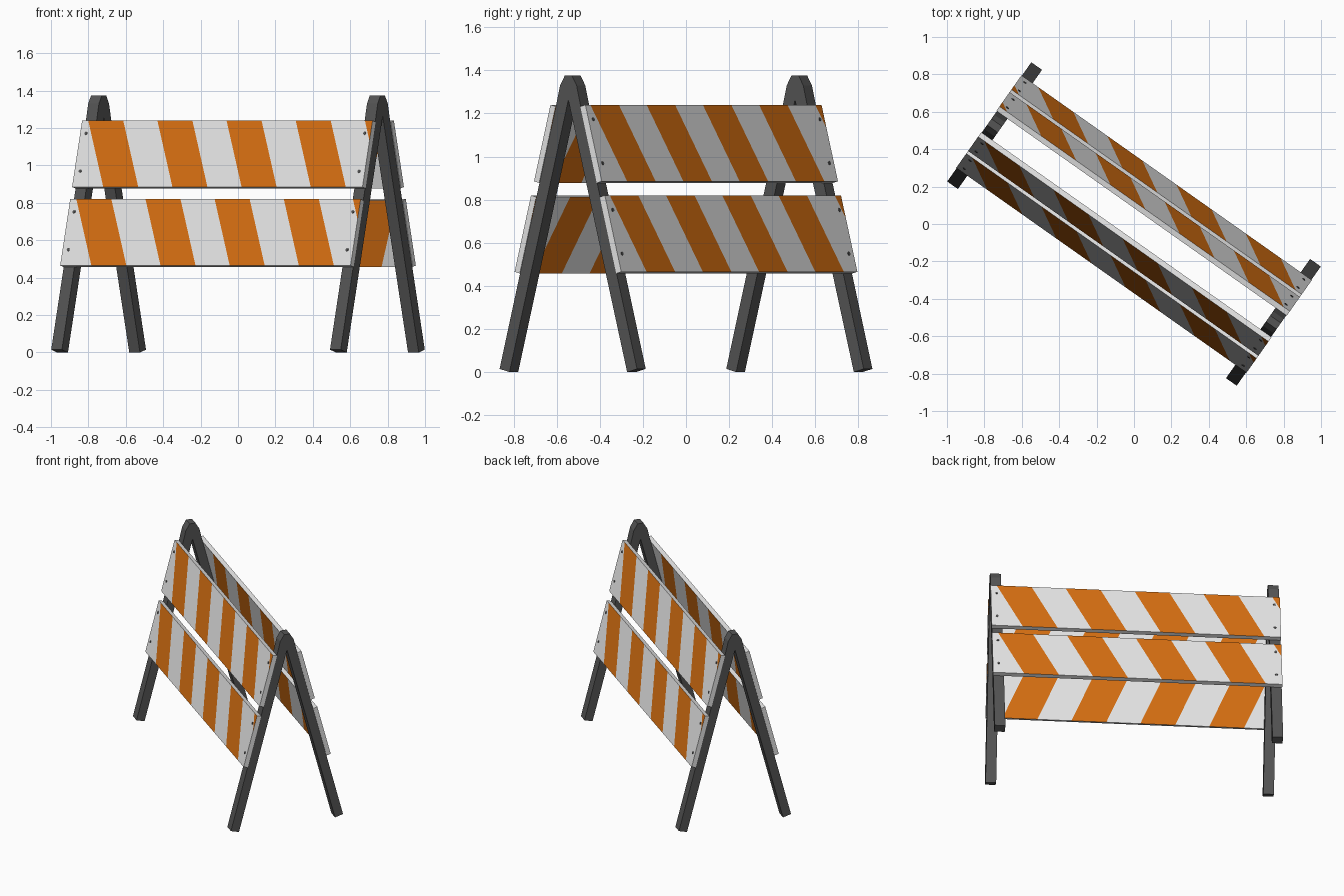
import bpy, bmesh, math
from mathutils import Matrix, Vector

if "Cube" in bpy.data.objects:
    bpy.data.objects.remove(bpy.data.objects["Cube"])

YAW = Matrix.Rotation(math.radians(-35.2), 4, 'Z')   # whole barricade is turned
SLOPE = 0.263                                        # outward lean of legs, dv/dz
TH = math.atan(SLOPE)
HALF = 0.95                                          # half board length
BOARD_H, BOARD_T = 0.367, 0.03
SHIFT, PERIOD, WIDTH = 0.164, 0.4525, 0.229          # stripe slant, spacing, width


def material(name, rgb):
    m = bpy.data.materials.new(name)
    m.diffuse_color = (*rgb, 1)
    m.use_nodes = True
    m.node_tree.nodes["Principled BSDF"].inputs["Base Color"].default_value = m.diffuse_color
    return m


white = material("white_panel", (0.80, 0.80, 0.80))
orange = material("orange_stripe", (0.68, 0.16, 0.006))
grey = material("dark_grey_frame", (0.09, 0.09, 0.09))


def finish(bm, name, mats, matrix):
    bmesh.ops.transform(bm, matrix=matrix, verts=bm.verts)
    bmesh.ops.recalc_face_normals(bm, faces=bm.faces)
    me = bpy.data.meshes.new(name)
    bm.to_mesh(me)
    bm.free()
    for m in mats:
        me.materials.append(m)
    ob = bpy.data.objects.new(name, me)
    bpy.context.collection.objects.link(ob)
    return ob


# A-shaped end frames: mirrored profile extruded along the length
def end_frame(name, u, t=0.07):
    right = [(0.02, 1.375), (0.047, 1.33), (0.066, 1.25), (0.39, 0.015), (0.334, 0.0)]
    prof = right + [(0.0, 1.262)] + [(-v, z) for v, z in reversed(right)]
    bm = bmesh.new()
    f = bm.faces.new([bm.verts.new((u - t / 2, v, z)) for v, z in prof])
    ext = bmesh.ops.extrude_face_region(bm, geom=[f])
    bmesh.ops.translate(bm, vec=(t, 0, 0),
                        verts=[g for g in ext['geom'] if isinstance(g, bmesh.types.BMVert)])
    bmesh.ops.triangulate(bm, faces=[f for f in bm.faces if len(f.verts) > 4])
    finish(bm, name, [grey], YAW)


end_frame("left_end_frame", -0.912)
end_frame("right_end_frame", 0.912)


# Board frame: x along the length, y outward, z up the slope; origin on outer top edge
def board_matrix(top_z, turn):
    out = Vector((0, -math.cos(TH), math.sin(TH)))
    up = Vector((0, math.sin(TH), math.cos(TH)))
    m = Matrix.Identity(4)
    for i in range(3):
        m[i][0], m[i][1], m[i][2] = (1, 0, 0)[i], out[i], up[i]
    m.translation = (0, -0.099 - SLOPE * (1.24 - top_z), top_z)
    return YAW @ Matrix.Rotation(turn, 4, 'Z') @ m


# Striped board: box sliced along slanted planes, alternate slices painted
def board(name, mat):
    bm = bmesh.new()
    bmesh.ops.create_cube(bm, size=1, matrix=Matrix.Translation((0, -BOARD_T / 2, -BOARD_H / 2))
                          @ Matrix.Diagonal((2 * HALF, BOARD_T, BOARD_H, 1)))
    first = -HALF + 0.04
    k = SHIFT / BOARD_H
    for i in range(5):
        for x in (first + i * PERIOD, first + i * PERIOD + WIDTH):
            bmesh.ops.bisect_plane(bm, geom=bm.verts[:] + bm.edges[:] + bm.faces[:],
                                   plane_co=(x, 0, 0), plane_no=(1, 0, k), dist=1e-5)
    bm.normal_update()
    for f in bm.faces:
        c = f.calc_center_median()
        along = c.x + k * c.z - first
        if abs(f.normal.y) > 0.9 and along > 0 and along % PERIOD < WIDTH:
            f.material_index = 1
    finish(bm, name, [white, orange], mat)


# Small bolt heads where the boards meet the legs
def bolts(name, mat):
    bm = bmesh.new()
    for x in (-0.912, 0.912):
        for z in (-0.07, -0.28):
            bmesh.ops.create_cone(bm, cap_ends=True, segments=8, radius1=0.009, radius2=0.009,
                                  depth=0.006, matrix=Matrix.Translation((x, 0, z))
                                  @ Matrix.Rotation(math.pi / 2, 4, 'X'))
    finish(bm, name, [grey], mat)


for side, turn in (("front", 0), ("back", math.pi)):
    for level, top_z in (("upper", 1.24), ("lower", 0.82)):
        m = board_matrix(top_z, turn)
        board(f"{side}_{level}_board", m)
        bolts(f"{side}_{level}_bolts", m)
